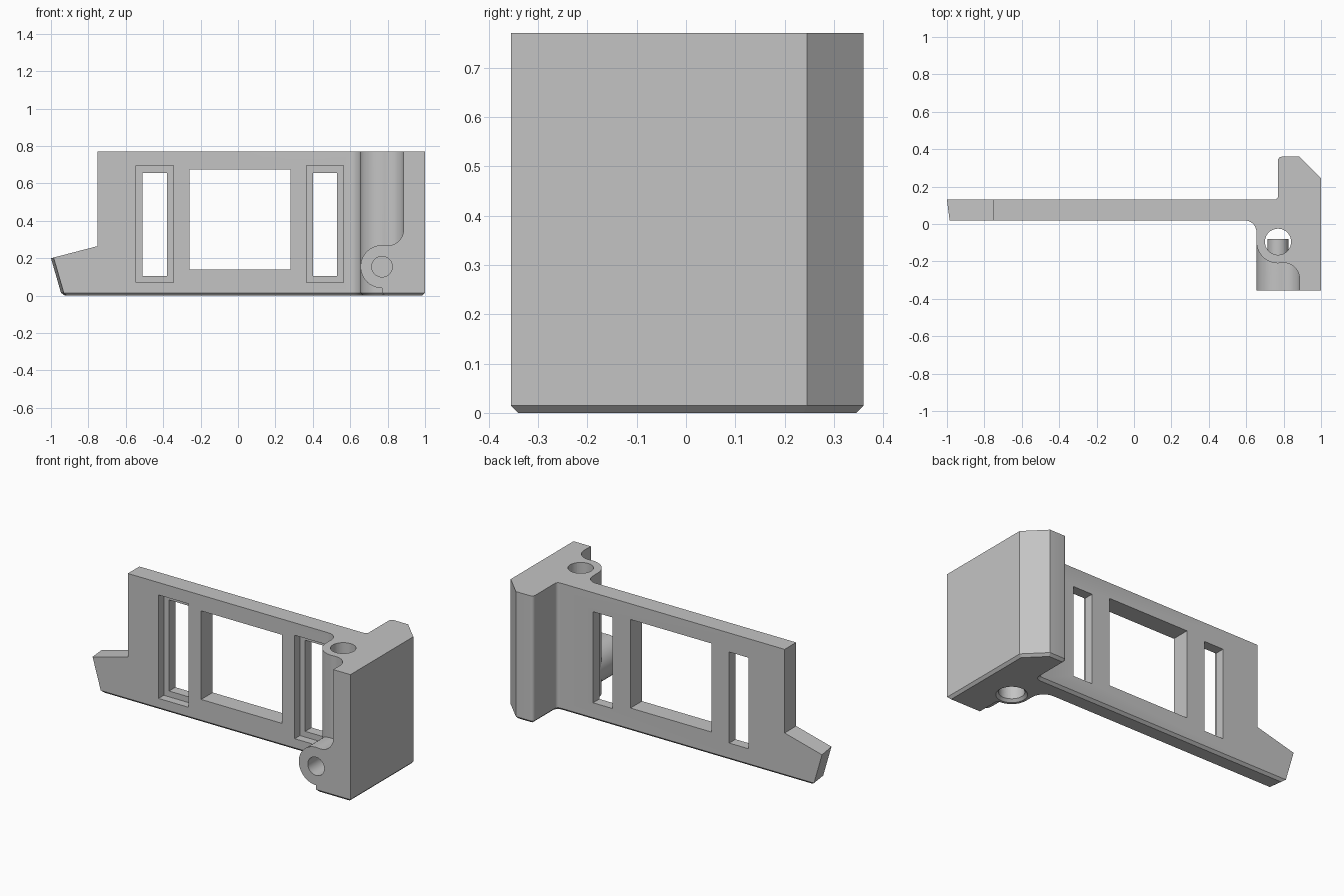
import bpy, bmesh, math
from mathutils import Vector

cube = bpy.data.objects.get("Cube")
if cube:
    bpy.data.objects.remove(cube, do_unlink=True)

HEIGHT = 0.77
CHAMFER = 0.015
PIVOT_X = 0.77

grey = bpy.data.materials.new("plain_grey")
grey.use_nodes = True
grey.diffuse_color = (0.55, 0.55, 0.55, 1)
grey.node_tree.nodes["Principled BSDF"].inputs["Base Color"].default_value = (0.55, 0.55, 0.55, 1)


def arc(cx, cy, r, start, end, steps=12):
    """Points along a circular arc, angles in degrees."""
    angles = [math.radians(start + (end - start) * i / steps) for i in range(steps + 1)]
    return [(cx + r * math.cos(a), cy + r * math.sin(a)) for a in angles]


def rect(x0, x1, y0, y1):
    return [(x0, y0), (x1, y0), (x1, y1), (x0, y1)]


def prism(name, points, axis, low, high, bevel_rule=None, shape=None):
    """Extrude an outline along z (points are x, y) or y (points are x, z)."""
    bm = bmesh.new()

    def ring(d):
        return [bm.verts.new((p, q, d) if axis == "z" else (p, d, q)) for p, q in points]

    a, b = ring(low), ring(high)
    bm.faces.new(a)
    bm.faces.new(b)
    n = len(points)
    for i in range(n):
        j = (i + 1) % n
        bm.faces.new((a[i], a[j], b[j], b[i]))
    if shape:
        for v in bm.verts:
            shape(v)
    bmesh.ops.recalc_face_normals(bm, faces=bm.faces)
    if bevel_rule:
        edges = [e for e in bm.edges if bevel_rule(e)]
        bmesh.ops.bevel(bm, geom=edges, offset=CHAMFER, segments=1,
                        affect="EDGES", profile=0.5, clamp_overlap=False)
    return finish(name, bm)


def cone(name, r_low, r_high, low, high, x, y):
    bm = bmesh.new()
    bmesh.ops.create_cone(bm, cap_ends=True, segments=48, radius1=r_low,
                          radius2=r_high, depth=high - low)
    bmesh.ops.translate(bm, vec=Vector((x, y, (low + high) / 2)), verts=bm.verts)
    return finish(name, bm)


def finish(name, bm):
    mesh = bpy.data.meshes.new(name)
    bm.to_mesh(mesh)
    bm.free()
    obj = bpy.data.objects.new(name, mesh)
    bpy.context.collection.objects.link(obj)
    mesh.materials.append(grey)
    return obj


def cut(obj, cutters):
    bpy.context.view_layer.objects.active = obj
    for c in cutters:
        c.hide_render = True
        mod = obj.modifiers.new("cut", "BOOLEAN")
        mod.operation = "DIFFERENCE"
        mod.solver = "EXACT"
        mod.object = c
        bpy.ops.object.modifier_apply(modifier=mod.name)


def on_floor(e):
    return all(v.co.z < 1e-4 for v in e.verts)


# Body: plate, side block and upright hinge column share one footprint
blend = math.degrees(math.asin(0.03 / 0.2))     # tangent angle of the S curve
rise = 0.2 * math.cos(math.radians(blend))
footprint = (
    [(-0.985, 0.02)]
    + arc(0.59, -0.045, 0.065, 90, 0)
    + arc(PIVOT_X, -0.095, 0.115, 180, 270 + blend, 18)
    + arc(0.80, -0.095 - rise, 0.085, 90 + blend, 0)
    + [(0.885, -0.355), (1, -0.355), (1, 0.245), (0.885, 0.36)]
    + arc(0.79, 0.34, 0.02, 90, 180, 4)
    + arc(0.75, 0.15, 0.02, 0, -90, 4)
    + [(-1, 0.13)]
)


def slant_end(v):
    if v.co.x < -0.9:
        v.co.x += (0.2 - v.co.z) * 0.29


body = prism("bracket_body", footprint, "z", 0, HEIGHT, on_floor, slant_end)

# Cross boss: round lug running front to back with a square foot
boss_outline = (
    [(PIVOT_X, 0), (0.91, 0), (0.91, 0.155 + rise)]
    + arc(0.80, 0.155 + rise, 0.085, 0, -90 - blend)
    + arc(PIVOT_X, 0.155, 0.115, 90 - blend, 270, 22)
)


def foot_edge(e):
    front = all(v.co.y < -0.35 for v in e.verts)
    left = all(v.co.x < PIVOT_X + 1e-4 for v in e.verts)
    return on_floor(e) and (front or left)


boss = prism("cross_boss", boss_outline, "y", -0.355, -0.095, foot_edge)

# Cutters: sloped end tab, windows with front recesses, pin holes
tab_cut = prism("tab_cutter", [(-1.3, 0.122), (-0.75, 0.265), (-0.75, 0.9), (-1.3, 0.9)],
                "y", -0.1, 0.3)
window_cuts = [prism("window_cutter", rect(-0.26, 0.28, 0.14, 0.675), "y", -0.1, 0.3)]
for cx in (-0.445, 0.465):
    window_cuts.append(prism("recess_cutter", rect(cx - 0.1, cx + 0.1, 0.07, 0.695),
                             "y", -0.02, 0.07))
    window_cuts.append(prism("slot_cutter", rect(cx - 0.065, cx + 0.065, 0.105, 0.655),
                             "y", -0.1, 0.3))
pin_cuts = [
    cone("upright_pin_cutter", 0.07, 0.07, -0.1, 0.9, PIVOT_X, -0.095),
    cone("pin_mouth_cutter", 0.1, 0.055, -0.015, 0.03, PIVOT_X, -0.095),
    prism("cross_pin_cutter", arc(PIVOT_X, 0.155, 0.055, 0, 352.5, 47), "y", -0.5, -0.08),
]
cut(body, [tab_cut] + window_cuts + pin_cuts)
cut(boss, pin_cuts)
for c in [tab_cut] + window_cuts + pin_cuts:
    bpy.data.objects.remove(c, do_unlink=True)

# Smooth the curved walls, keep the corners crisp
for obj in (body, boss):
    bpy.ops.object.select_all(action="DESELECT")
    obj.select_set(True)
    bpy.context.view_layer.objects.active = obj
    bpy.ops.object.shade_smooth_by_angle(angle=math.radians(25))
